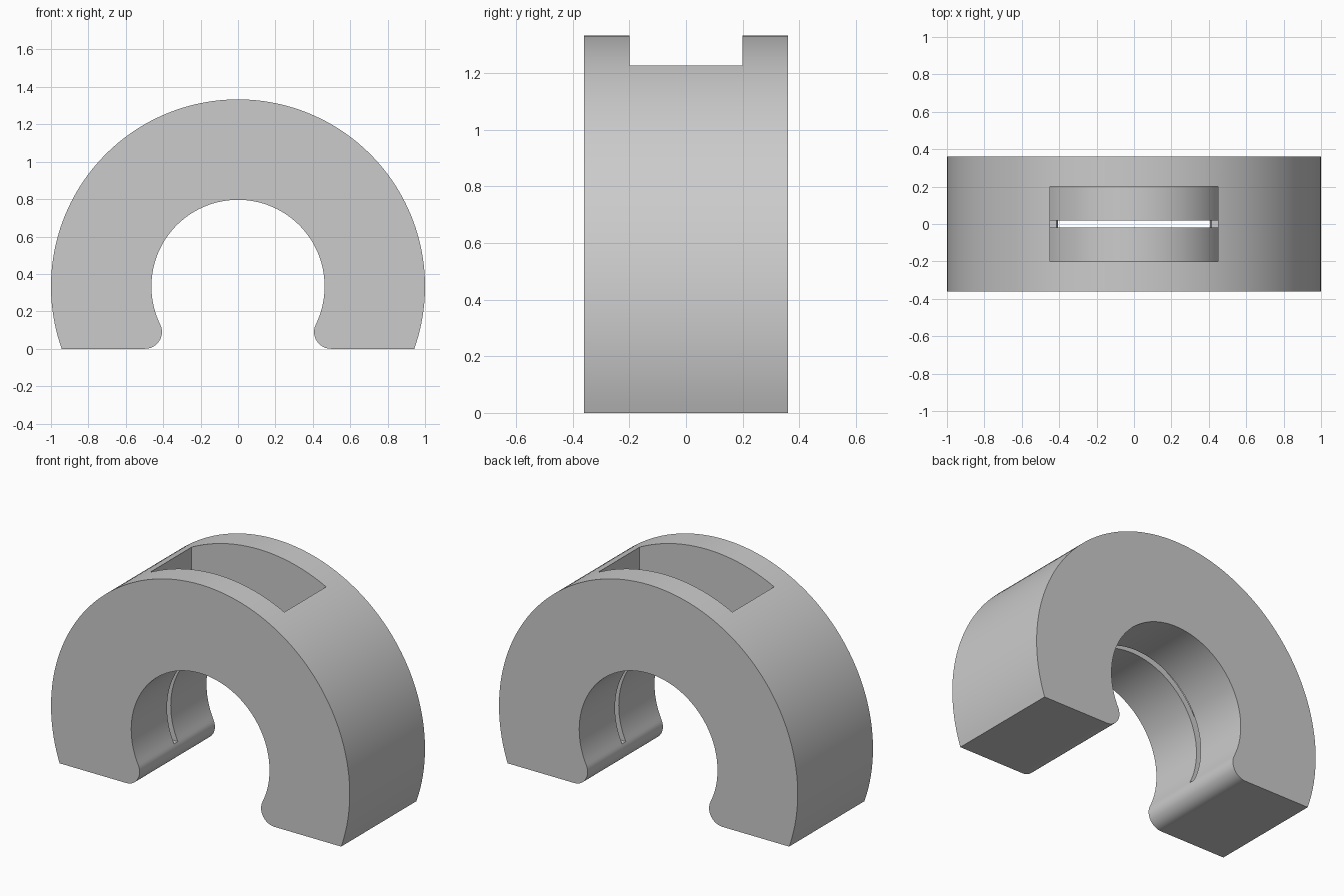
import bpy
import bmesh
from math import atan2, asin, cos, sin, pi, sqrt

cube = bpy.data.objects.get("Cube")
if cube:
    bpy.data.objects.remove(cube, do_unlink=True)

CZ = 1 / 3            # height of the shared arc centre
OUTER, BORE = 1.0, 0.463
LIP = 0.09            # radius of the rounded lips
POCKET_FLOOR = 0.5    # radius of the curved pocket floor

grey = bpy.data.materials.new("light_grey")
grey.use_nodes = True
grey.diffuse_color = (0.6, 0.6, 0.6, 1)
grey.node_tree.nodes["Principled BSDF"].inputs["Base Color"].default_value = (0.6, 0.6, 0.6, 1)


def arc(cx, cz, r, start, end, steps):
    return [(cx + r * cos(start + (end - start) * i / steps),
             cz + r * sin(start + (end - start) * i / steps)) for i in range(steps + 1)]


def extrude_profile(name, points, half_depth):
    """Extrude an x-z outline evenly about y = 0."""
    bm = bmesh.new()
    face = bm.faces.new([bm.verts.new((x, -half_depth, z)) for x, z in points])
    result = bmesh.ops.extrude_face_region(bm, geom=[face])
    moved = [v for v in result["geom"] if isinstance(v, bmesh.types.BMVert)]
    bmesh.ops.translate(bm, verts=moved, vec=(0, 2 * half_depth, 0))
    bmesh.ops.recalc_face_normals(bm, faces=bm.faces)
    mesh = bpy.data.meshes.new(name)
    bm.to_mesh(mesh)
    bm.free()
    mesh.materials.append(grey)
    obj = bpy.data.objects.new(name, mesh)
    bpy.context.collection.objects.link(obj)
    return obj


# Arch body: outer arc, rounded lips tangent to the bore, bore arc
lip_z = LIP
lip_x = sqrt((BORE + LIP) ** 2 - (CZ - lip_z) ** 2)
lip_angle = atan2(lip_z - CZ, lip_x)
foot = asin(-CZ / OUTER)
right_lip = arc(lip_x, lip_z, LIP, lip_angle + pi, 1.5 * pi, 16)
left_lip = [(-x, z) for x, z in reversed(right_lip)]
outline = arc(0, CZ, OUTER, foot, pi - foot, 110)
outline += left_lip
outline += arc(0, CZ, BORE, pi - lip_angle, lip_angle, 80)[1:-1]
outline += right_lip
body = extrude_profile("arch_body", outline, 0.36)

# Pocket cutter with a floor that follows the bore
half = 0.45
edge = asin(half / POCKET_FLOOR)
pocket = [(half, 1.5), (-half, 1.5)]
pocket += arc(0, CZ, POCKET_FLOOR, pi / 2 + edge, pi / 2 - edge, 48)
pocket_cutter = extrude_profile("pocket_cutter", pocket, 0.2)

# Thin slot cutter running around the bore and opening into the pocket
slot_radius = POCKET_FLOOR + 0.006
slot_end = asin((0.128 - CZ) / slot_radius)
slot = arc(0, CZ, slot_radius, slot_end, pi - slot_end, 80)
slot_cutter = extrude_profile("slot_cutter", slot, 0.018)

bpy.ops.object.select_all(action="DESELECT")
body.select_set(True)
bpy.context.view_layer.objects.active = body
for cutter in (pocket_cutter, slot_cutter):
    cutter.hide_render = True
    mod = body.modifiers.new(cutter.name, "BOOLEAN")
    mod.operation = "DIFFERENCE"
    mod.solver = "EXACT"
    mod.object = cutter
    bpy.ops.object.modifier_apply(modifier=mod.name)
    bpy.data.objects.remove(cutter, do_unlink=True)

bpy.ops.object.shade_smooth_by_angle(angle=pi / 6)
